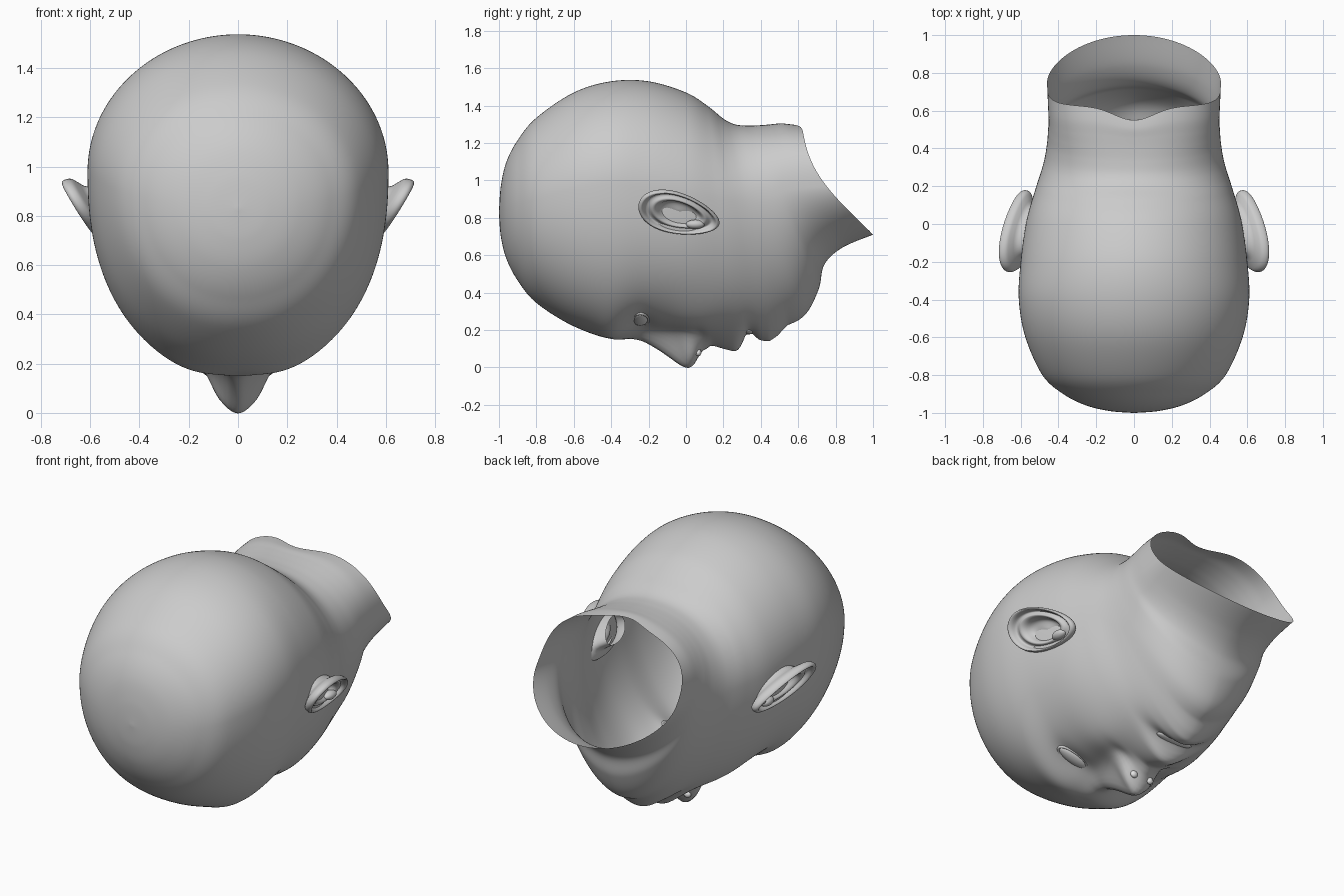
import bpy, bmesh, math

if "Cube" in bpy.data.objects:
    bpy.data.objects.remove(bpy.data.objects["Cube"])

def material(name, v):
    m = bpy.data.materials.new(name)
    m.diffuse_color = (v, v, v, 1)
    m.use_nodes = True
    m.node_tree.nodes["Principled BSDF"].inputs["Base Color"].default_value = m.diffuse_color
    return m

SKIN = material("grey skin", 0.6)
WHITE = material("white", 1.0)

def finish(name, bm, mat):
    bmesh.ops.recalc_face_normals(bm, faces=bm.faces[:])
    me = bpy.data.meshes.new(name)
    bm.to_mesh(me)
    bm.free()
    me.materials.append(mat)
    for p in me.polygons:
        p.use_smooth = True
    ob = bpy.data.objects.new(name, me)
    bpy.context.collection.objects.link(ob)
    return ob

def loft(bm, rings, cap_start=False):
    vs = [[bm.verts.new(p) for p in r] for r in rings]
    n = len(vs[0])
    for a, b in zip(vs, vs[1:]):
        for i in range(n):
            bm.faces.new((a[i], a[(i + 1) % n], b[(i + 1) % n], b[i]))
    if cap_start:
        bm.faces.new(vs[0])

def spline(rows, steps):
    out = []
    for i in range(len(rows) - 1):
        p0, p1, p2 = rows[max(i - 1, 0)], rows[i], rows[i + 1]
        p3 = rows[min(i + 2, len(rows) - 1)]
        for k in range(steps):
            t = k / steps
            out.append([0.5 * (2 * b + (c - a) * t + (2 * a - 5 * b + 4 * c - d) * t * t
                        + (3 * b - a - 3 * c + d) * t ** 3)
                        for a, b, c, d in zip(p0, p1, p2, p3)])
    return out + [list(rows[-1])]

def table(points, y):
    if y <= points[0][0] or y >= points[-1][0]:
        return 0.0
    for (a, u), (b, v) in zip(points, points[1:]):
        if y <= b:
            t = (y - a) / (b - a)
            return u + (v - u) * t

def bump(x, y, cx, cy, sx, sy):
    return math.exp(-((abs(x) - cx) / sx) ** 2 - ((y - cy) / sy) ** 2)

# Head sections: top y, top z, bottom y, bottom z, half width, widest z, lower roundness
ROWS = [
    (-1.0, .836, -1.0, .824, .008, .83, 2.0),
    (-.99, .97, -.99, .70, .13, .835, 2.0),
    (-.96, 1.10, -.96, .58, .255, .85, 2.0),
    (-.9, 1.215, -.9, .465, .375, .87, 2.05),
    (-.8, 1.335, -.8, .345, .485, .90, 2.1),
    (-.6, 1.47, -.6, .22, .575, .95, 2.2),
    (-.4, 1.53, -.4, .16, .61, .98, 2.25),
    (-.2, 1.53, -.2, .20, .60, .96, 2.3),
    (0, 1.47, .03, .20, .57, .92, 2.25),
    (.12, 1.395, .25, .175, .525, .90, 2.05),
    (.2, 1.33, .42, .175, .49, .90, 1.85),
    (.26, 1.30, .53, .215, .472, .90, 1.8),
    (.33, 1.293, .64, .285, .46, .91, 1.8),
    (.40, 1.295, .71, .42, .455, .93, 1.85),
    (.47, 1.30, .74, .55, .452, .95, 1.9),
    (.54, 1.305, .835, .64, .455, .96, 1.9),
    (.62, 1.30, 1.0, .71, .46, .97, 1.9)]
NOSE = [(-.42, 0), (-.3, .025), (-.24, .055), (-.15, .115), (-.05, .185), (-.02, .202),
        (.015, .21), (.045, .187), (.06, .155), (.085, .07), (.13, 0)]
MOUTH = [(.06, 0), (.11, .065), (.2, .08), (.265, .09), (.295, .065), (.315, 0),
         (.335, -.02), (.355, -.01), (.39, .025), (.445, .04), (.49, .025), (.54, -.005), (.60, 0)]

def face_relief(x, y):
    ax = abs(x)
    width = .065 + .03 * math.exp(-((y - .03) / .12) ** 2)
    d = table(NOSE, y) * math.exp(-(ax / width) ** 2)
    d += .05 * bump(x, y, .085, .03, .04, .045)             # nostril wings
    d += table(MOUTH, y) * math.exp(-(ax / .15) ** 2)       # lips
    d += .015 * bump(x, y, .2, -.41, .16, .07)              # brows
    d -= .03 * bump(x, y, .22, -.25, .12, .07)              # eye sockets
    d += .03 * bump(x, y, .28, .05, .14, .16)               # cheeks
    return d

# Head with open neck
N = 240
sections = spline(ROWS, 14)
rings = []
for k, (yt, zt, yb, zb, w, zc, nb) in enumerate(sections):
    neck = max(0, k / (len(sections) - 1) - .6) / .4
    ring = []
    for i in range(N):
        a = 2 * math.pi * i / N
        c, s = math.cos(a), math.sin(a)
        n = 2 + .6 * neck if s > 0 else nb
        x = math.copysign(w * abs(c) ** (2 / n), c)
        h = abs(s) ** (2 / n)
        z = zc + (zt - zc) * h if s > 0 else zc - (zc - zb) * h
        f = min(1, max(0, (z - zb) / (zt - zb)))
        y = yb + (yt - yb) * f - .085 * neck ** 1.5 * math.sin(math.pi * f ** 1.1)
        if s > 0:
            y -= .07 * neck ** 4 * s ** 4 * math.exp(-(x / .15) ** 2)
        else:
            z -= face_relief(x, y) * min(1, -s * 2)
        ring.append((x, y, z))
    rings.append(ring)
bm = bmesh.new()
loft(bm, rings, cap_start=True)
# Light smoothing softens the facial relief
inner = [v for v in bm.verts if not v.is_boundary]
for _ in range(2):
    bmesh.ops.smooth_vert(bm, verts=inner, factor=.5,
                          use_axis_x=True, use_axis_y=True, use_axis_z=True)
finish("head", bm, SKIN)

# Ears: radius and outward offset from the hollow, over the rim, to the root
EAR = [(.02, -.045), (.3, -.05), (.45, -.04), (.55, -.01), (.65, .0), (.74, -.012),
       (.82, -.014), (.88, .006), (.94, .014), (.99, .006), (1.0, -.008),
       (.95, -.026), (.8, -.04), (.62, -.06), (.5, -.13)]

def ear_point(side, r, a, off):
    u, v = math.cos(a) * r, math.sin(a) * r
    p, q = .222 * u, .106 * v * (1 - .22 * u)
    tilt = -.25
    y = -.037 + p * math.cos(tilt) - q * math.sin(tilt)
    z = .82 + p * math.sin(tilt) + q * math.cos(tilt)
    x = .622 + .6 * (z - .822) - .07 * y + off
    return (side * x, y, z - .4 * off)

# Eyes, lids, nostrils and mouth
def ellipsoid(name, loc, size, rot_y, mat):
    bm = bmesh.new()
    bmesh.ops.create_uvsphere(bm, u_segments=24, v_segments=14, radius=1)
    ob = finish(name, bm, mat)
    ob.location, ob.scale, ob.rotation_euler = loc, size, (0, rot_y, 0)
    return ob

def eyelid(name, loc, rot_y):
    bm = bmesh.new()
    ring = []
    for i in range(40):
        a = 2 * math.pi * i / 40
        cx, cy = .1 * math.cos(a), .045 * math.sin(a)
        ring.append([(cx * (1 + .08 * math.cos(b)), cy * (1 + .16 * math.cos(b)),
                      .009 * math.sin(b) + .3 * cx * cx) for b in
                     [2 * math.pi * j / 10 for j in range(10)]])
    loft(bm, ring + [ring[0]])
    bmesh.ops.remove_doubles(bm, verts=bm.verts[:], dist=1e-5)
    ob = finish(name, bm, SKIN)
    ob.location, ob.rotation_euler = loc, (0, rot_y, 0)

for side, label in ((1, "right"), (-1, "left")):
    bm = bmesh.new()
    loft(bm, [[ear_point(side, r, 2 * math.pi * i / 48, o) for i in range(48)]
              for r, o in spline(EAR, 3)], cap_start=True)
    finish(label + "_ear", bm, SKIN)
    ellipsoid(label + "_ear_tragus", (side * .57, .05, .765), (.03, .05, .025), 0, SKIN)
    ellipsoid(label + "_eye", (side * .225, -.245, .259), (.097, .041, .022), -side * .3, WHITE)
    eyelid(label + "_eyelid", (side * .225, -.245, .256), -side * .3)
    ellipsoid(label + "_nostril", (side * .055, .066, .08), (.022, .016, .02), 0, WHITE)
ellipsoid("mouth_opening", (0, .335, .195), (.12, .032, .018), 0, WHITE)
